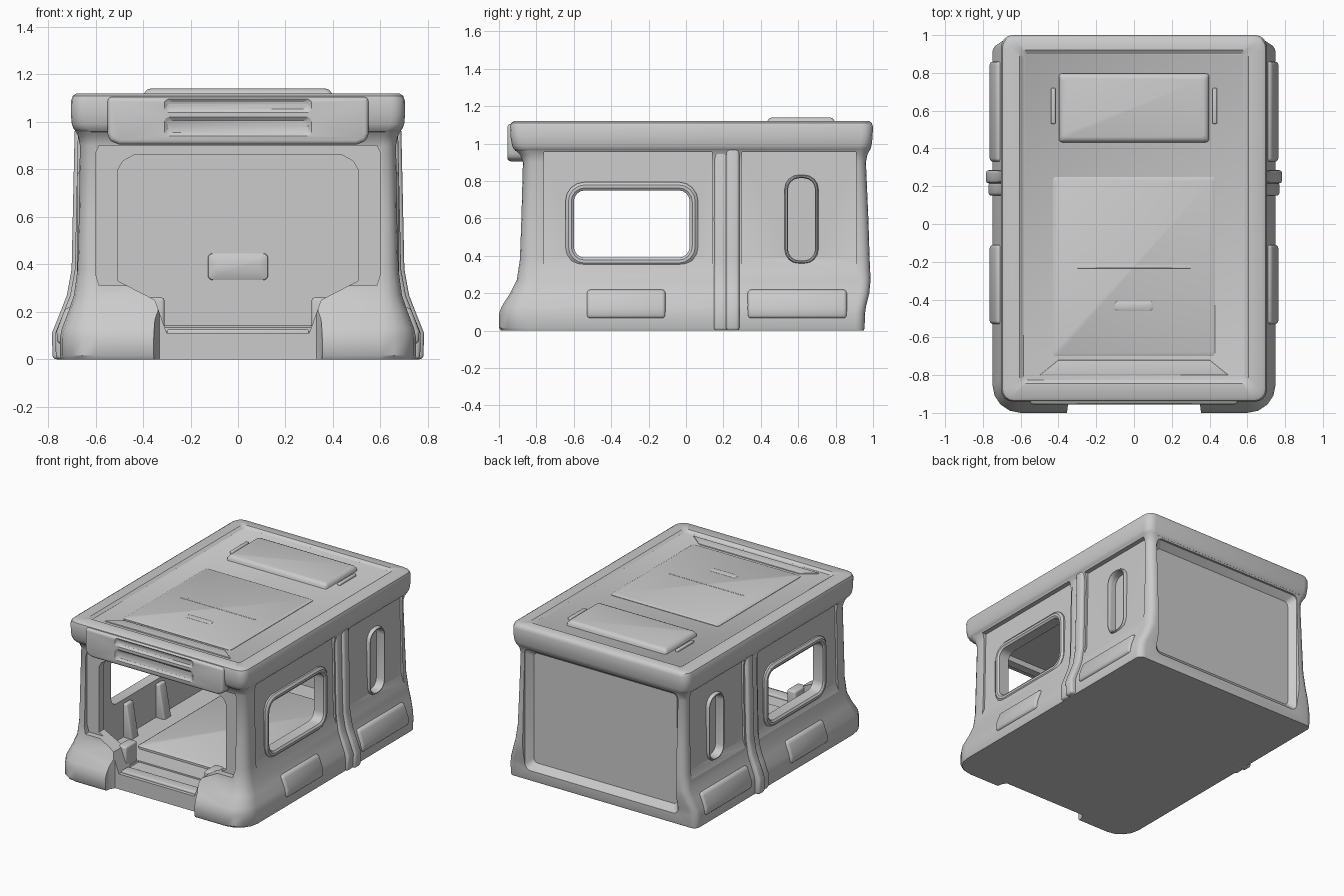
import bpy, bmesh
from math import sin, cos, pi

if "Cube" in bpy.data.objects:
    bpy.data.objects.remove(bpy.data.objects["Cube"])


def rrect(a0, a1, b0, b1, r, r2=None, n=5):
    """Rounded rectangle; r rounds the b0 corners, r2 the b1 corners."""
    r2 = r if r2 is None else r2
    pts = []
    for ca, cb, rad, start in ((a1 - r, b0 + r, r, -pi / 2), (a1 - r2, b1 - r2, r2, 0),
                               (a0 + r2, b1 - r2, r2, pi / 2), (a0 + r, b0 + r, r, pi)):
        for i in range(n):
            t = start + i / (n - 1) * pi / 2
            pts.append((ca + rad * cos(t), cb + rad * sin(t)))
    return pts


def place(pts, axis, t):
    return [{'x': (t, a, b), 'y': (a, t, b), 'z': (a, b, t)}[axis] for a, b in pts]


def apply(ob, kind, **settings):
    mod = ob.modifiers.new(kind.title(), kind)
    for key, value in settings.items():
        setattr(mod, key, value)
    bpy.context.view_layer.objects.active = ob
    bpy.ops.object.modifier_apply(modifier=mod.name)


def smooth(ob, angle=0.6):
    bpy.ops.object.select_all(action='DESELECT')
    ob.select_set(True)
    bpy.context.view_layer.objects.active = ob
    bpy.ops.object.shade_smooth_by_angle(angle=angle)


def loft(name, rings, closed=False, bevel=0, mirror=False):
    bm = bmesh.new()
    loops = [[bm.verts.new(p) for p in ring] for ring in rings]
    pairs = list(zip(loops, loops[1:]))
    if closed:
        pairs.append((loops[-1], loops[0]))
    else:
        bm.faces.new(loops[0])
        bm.faces.new(loops[-1])
    for lo, hi in pairs:
        for i in range(len(lo)):
            j = (i + 1) % len(lo)
            bm.faces.new((lo[i], lo[j], hi[j], hi[i]))
    bmesh.ops.recalc_face_normals(bm, faces=bm.faces)
    mesh = bpy.data.meshes.new(name)
    bm.to_mesh(mesh)
    bm.free()
    ob = bpy.data.objects.new(name, mesh)
    bpy.context.collection.objects.link(ob)
    if bevel:
        apply(ob, 'BEVEL', width=bevel, segments=3, limit_method='ANGLE', angle_limit=0.5)
    if mirror:
        apply(ob, 'MIRROR')
    smooth(ob)
    return ob


def prism(name, pts, axis, lo, hi, **kw):
    return loft(name, [place(pts, axis, lo), place(pts, axis, hi)], **kw)


def box(name, x0, x1, y0, y1, z0, z1, **kw):
    return prism(name, [(x0, y0), (x1, y0), (x1, y1), (x0, y1)], 'z', z0, z1, **kw)


def cut(ob, cutter):
    cutter.hide_render = True
    apply(ob, 'BOOLEAN', operation='DIFFERENCE', solver='EXACT', object=cutter)
    bpy.data.objects.remove(cutter)


def both(pts):
    """Close a right-hand half outline with its mirror image."""
    return pts + [(-a, b) for a, b in reversed(pts)]


# Body shell: (z, half width, front y, back y, front radius, back radius)
levels = [(0, .745, -.99, .950, .15, .04), (.015, .750, -1, .955, .15, .05),
          (.09, .750, -1, .957, .15, .05), (.13, .742, -.985, .963, .13, .05),
          (.20, .715, -.94, .98, .11, .05), (.27, .691, -.905, .987, .09, .05),
          (.38, .676, -.888, .982, .07, .05), (.60, .670, -.88, .975, .06, .05),
          (.90, .666, -.872, .962, .06, .05), (.94, .673, -.887, .97, .06, .05),
          (.97, .690, -.915, .984, .06, .05)]
body = loft('cabin_body', [place(rrect(-w, w, f, b, rf, rb), 'z', z)
                           for z, w, f, b, rf, rb in levels])

# Hollow interior, recessed front jamb, doorway, gap between the front feet
cut(body, box('cut', -.59, .59, -.80, .87, .12, 1.1))
jamb = both([(.585, .31), (.60, .36), (.60, .87), (.585, .90)])
cut(body, prism('cut', jamb, 'y', -1.2, -.858))
doorway = both([(.30, .11), (.35, .25), (.505, .33), (.505, .80), (.485, .835), (.44, .86)])
cut(body, prism('cut', doorway, 'y', -1.2, -.7))
cut(body, prism('cut', both([(.38, -1.2), (.35, -.96), (.33, -.925)]), 'z', -.1, .32))

# Recessed back panel
back_in, back_out = rrect(-.57, .57, .12, .91, .03), rrect(-.61, .61, .07, .95, .04)
cut(body, loft('cut', [place(back_in, 'y', .915), place(back_out, 'y', .96),
                       place(back_out, 'y', 1.1)]))

# Side panels, blind slots and through windows
side_cut = [(.705, .27), (.662, .38), (.650, .955), (.9, .955), (.9, .27)]
for y0, y1 in ((-.76, .14), (.30, .91)):
    cut(body, prism('cut', side_cut, 'y', y0, y1))
    cut(body, prism('cut', [(-a, b) for a, b in side_cut], 'y', y0, y1))
slot = rrect(.545, .69, .375, .815, .06)
cut(body, prism('cut', slot, 'x', .618, .9))
cut(body, prism('cut', slot, 'x', -.9, -.618))
cut(body, prism('cut', rrect(-.60, .02, .39, .75, .06), 'x', -1, 1))
smooth(body)


# Raised rounded frames around windows and slots
def frame(name, y0, y1, z0, z1, r, wide, back):
    def loop(g, x):
        return place(rrect(y0 - g, y1 + g, z0 - g, z1 + g, r + g), 'x', x)
    loft(name, [loop(0, back), loop(0, .668), loop(wide * .3, .678), loop(wide * .65, .678),
                loop(wide, .666), loop(wide, .645)], closed=True, mirror=True)


frame('window_frame', -.60, .02, .39, .75, .06, .045, .60)
frame('slot_frame', .545, .69, .375, .815, .06, .018, .62)


# Vertical ribs following the side profile
def rib(name, y0, y1, o):
    prof = [(.755, 0), (.758, .11), (.722, .20), (.695, .27), (.675, .38), (.662, .975)]
    prism(name, [(a + o, b) for a, b in prof] + [(.62, .975), (.62, 0)], 'y', y0, y1,
          bevel=.016, mirror=True)


rib('side_rib_front', .15, .222, .012)
rib('side_rib_back', .215, .285, .026)

# Raised plates on the lower flare
plate = [(.70, .065), (.762, .065), (.764, .12), (.729, .215), (.68, .225)]
for name, y0, y1 in (('lower_plate_front', -.53, -.11), ('lower_plate_back', .33, .86)):
    prism(name, plate, 'y', y0, y1, bevel=.018, mirror=True)

# Roof with rolled rim and sunken top
roof_levels = [(.90, .620, -.835, .90, .05), (.952, .640, -.87, .94, .05),
               (.960, .682, -.912, .980, .06), (.972, .693, -.922, .987, .06),
               (.99, .700, -.93, .992, .06), (1.03, .704, -.937, .997, .06),
               (1.09, .703, -.94, 1.0, .06), (1.11, .696, -.935, .993, .06),
               (1.12, .680, -.92, .98, .055), (1.12, .605, -.845, .92, .03),
               (1.105, .585, -.825, .90, .02)]
loft('roof', [place(rrect(-w, w, f, b, r), 'z', z) for z, w, f, b, r in roof_levels])

# Roof housing, hatch and small ridges
loft('roof_housing', [place(rrect(-.40 + g, .40 - g, .43 + g, .80 - g, .02), 'z', z)
                      for z, g in ((1.09, 0), (1.12, .004), (1.135, .015), (1.14, .03))])
loft('roof_hatch', [place(rrect(-.43 + g, .43 - g, -.70 + g, .25 - g, .02), 'z', z)
                    for z, g in ((1.09, 0), (1.108, 0), (1.115, .015))])
box('hatch_seam', -.30, .30, -.235, -.22, 1.10, 1.117, bevel=.002)
loft('hatch_grip', [place(rrect(-.11 + g, .11 - g, -.47 + g, -.40 - g, .015), 'z', z)
                    for z, g in ((1.10, 0), (1.116, .01), (1.12, .02))])
box('roof_ridge', .415, .44, .53, .72, 1.09, 1.12, bevel=.008, mirror=True)
prism('roof_front_ramp', both([(.50, -.80), (.40, -.72)]), 'z', 1.09, 1.112, bevel=.004)

# Front brow with two long recesses
brow = prism('front_brow', both([(.50, .905), (.54, .92), (.55, .95), (.55, 1.105)]),
             'y', -.955, -.83, bevel=.018)
for z0, z1 in ((.94, 1.02), (1.04, 1.10)):
    cut(brow, loft('cut', [place(rrect(-.31 + g, .31 - g, z0 + g, z1 - g, .02), 'y', y)
                           for y, g in ((-1.1, 0), (-.955, 0), (-.942, .015))]))
smooth(brow)

# Interior: floor panel, entry blocks, sloped wall struts and rear boss
loft('floor_panel', [place(rrect(-.42 + g, .42 - g, -.55 + g, .70 - g, .03), 'z', z)
                     for z, g in ((.11, 0), (.135, 0), (.145, .015))])
box('entry_block', .31, .38, -.83, -.70, .11, .26, bevel=.012, mirror=True)
box('door_sill', -.30, .30, -.90, -.82, .09, .125, bevel=.008)
for name, y in (('wall_strut_front', -.42), ('wall_strut_back', -.05)):
    prism(name, [(.60, .11), (.52, .11), (.565, .36), (.60, .36)], 'y',
          y - .04, y + .04, bevel=.01, mirror=True)
loft('rear_boss', [place(rrect(-.13 + g, .13 - g, .33 + g, .45 - g, .02), 'y', y)
                   for y, g in ((.88, 0), (.865, .005), (.853, .03))])
